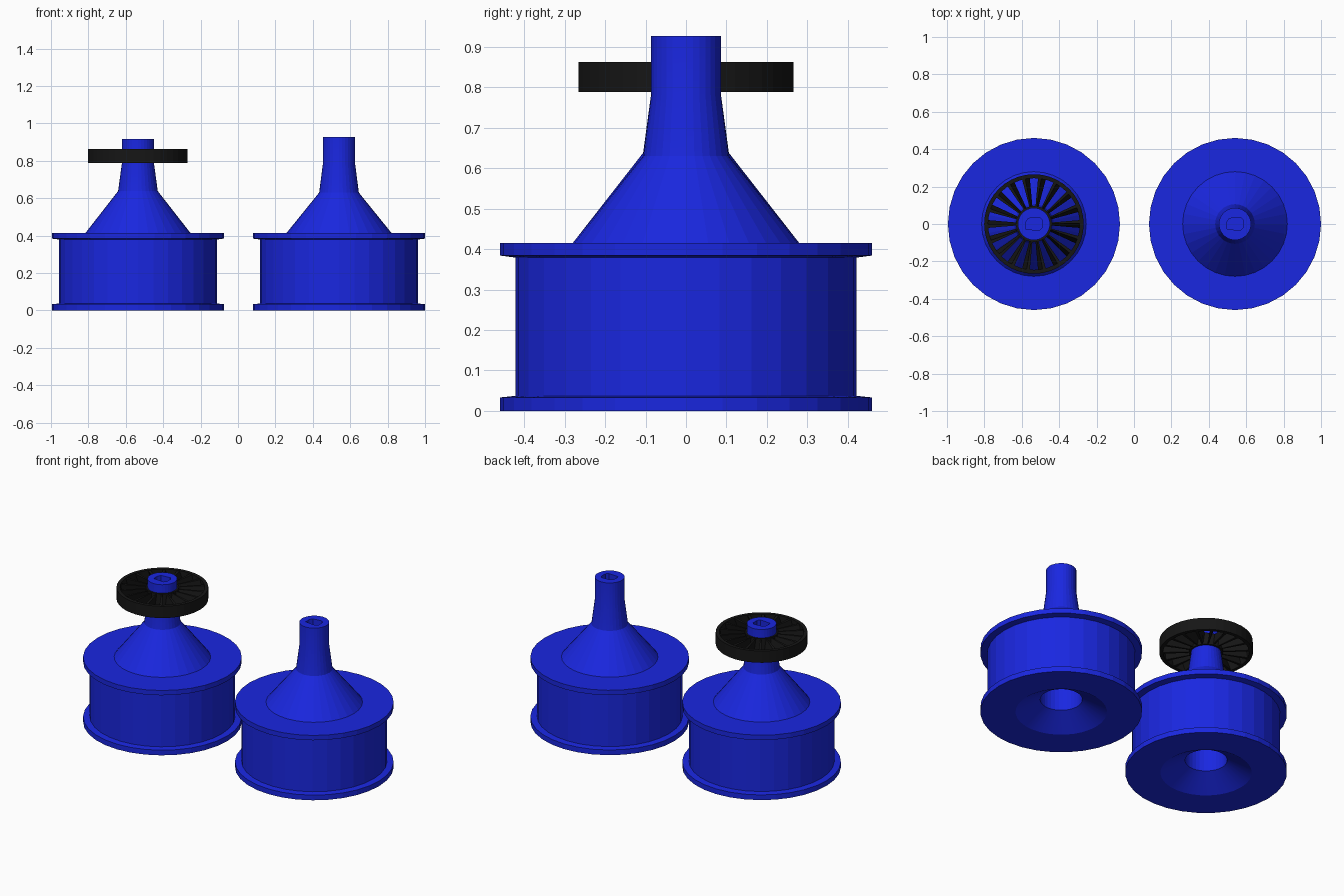
import bpy, bmesh, math

if "Cube" in bpy.data.objects:
    bpy.data.objects.remove(bpy.data.objects["Cube"])

def material(name, color):
    m = bpy.data.materials.new(name)
    m.diffuse_color = color
    m.use_nodes = True
    m.node_tree.nodes["Principled BSDF"].inputs["Base Color"].default_value = m.diffuse_color
    return m

BLUE = material("blue", (0.01, 0.02, 0.75, 1))
BLACK = material("black", (0.008, 0.008, 0.008, 1))

def finish(name, bm, mat, loc=(0, 0, 0)):
    bmesh.ops.recalc_face_normals(bm, faces=bm.faces[:])
    me = bpy.data.meshes.new(name)
    bm.to_mesh(me)
    bm.free()
    me.materials.append(mat)
    ob = bpy.data.objects.new(name, me)
    ob.location = loc
    bpy.context.collection.objects.link(ob)
    return ob

def lathe(bm, profile, sides, closed=False):
    # Revolve (radius, z) points; a zero radius closes to a single point
    rings = []
    for r, z in profile:
        if r == 0:
            rings.append([bm.verts.new((0, 0, z))] * sides)
        else:
            rings.append([bm.verts.new((r * math.cos(2 * math.pi * i / sides),
                                        r * math.sin(2 * math.pi * i / sides), z))
                          for i in range(sides)])
    pairs = list(zip(rings, rings[1:]))
    if closed:
        pairs.append((rings[-1], rings[0]))
    for a, b in pairs:
        for i in range(sides):
            j = (i + 1) % sides
            bm.faces.new(list(dict.fromkeys((a[i], a[j], b[j], b[i]))))

def wheel(name, x, shoulder, top):
    # Flanged drum, conical top, tapered neck, and a countersunk bore below
    bm = bmesh.new()
    lathe(bm, [(0, 0.4), (0.12, 0.4), (0.12, 0.08), (0.26, 0), (0.46, 0),
               (0.46, 0.033), (0.422, 0.037), (0.422, 0.379), (0.46, 0.384),
               (0.46, 0.415), (0.28, 0.415), (0.106, shoulder),
               (0.086, 0.785), (0.086, top), (0, top)], 32)
    body = finish(name, bm, BLUE, (x, 0, 0))
    # D-shaped drive socket in the end of the neck
    bm = bmesh.new()
    outline = [(-0.042, -0.028), (0.03, -0.034), (0.044, -0.018),
               (0.044, 0.022), (0.03, 0.036), (-0.03, 0.03), (-0.042, 0.012)]
    f = bm.faces.new([bm.verts.new((px, py, top - 0.1)) for px, py in outline])
    new = bmesh.ops.extrude_face_region(bm, geom=[f])["geom"]
    bmesh.ops.translate(bm, vec=(0, 0, 0.2),
                        verts=[v for v in new if isinstance(v, bmesh.types.BMVert)])
    cutter = finish(name + "_socket_cutter", bm, BLUE, (x, 0, 0))
    cutter.hide_render = True
    cutter.hide_set(True)
    cutter.display_type = 'WIRE'
    mod = body.modifiers.new("socket", 'BOOLEAN')
    mod.operation = 'DIFFERENCE'
    mod.solver = 'EXACT'
    mod.object = cutter
    bpy.context.view_layer.objects.active = body
    body.select_set(True)
    bpy.ops.object.shade_smooth_by_angle(angle=math.radians(8))
    body.select_set(False)

wheel("left_wheel", -0.535, 0.638, 0.917)
wheel("right_wheel", 0.54, 0.63, 0.927)

# Fan disc on the left neck: outer rim, hub ring and pitched vanes
Z0, Z1 = 0.788, 0.863
bm = bmesh.new()
for r0, r1 in ((0.245, 0.266), (0.082, 0.096)):
    lathe(bm, [(r0, Z0), (r1, Z0), (r1, Z1), (r0, Z1)], 40, closed=True)
VANES = 18
for k in range(VANES):
    base = 2 * math.pi * k / VANES
    corners = []
    for r in (0.09, 0.25):
        for z, shift in ((Z0 + 0.004, -0.05), (Z1 - 0.004, 0.05)):
            for side in (-0.035, 0.035):
                a = base + shift + side
                corners.append(bm.verts.new((r * math.cos(a), r * math.sin(a), z)))
    c = corners
    for q in ((0, 1, 3, 2), (4, 5, 7, 6), (0, 1, 5, 4),
              (2, 3, 7, 6), (0, 2, 6, 4), (1, 3, 7, 5)):
        bm.faces.new([c[i] for i in q])
finish("vaned_disc", bm, BLACK, (-0.535, 0, 0))
